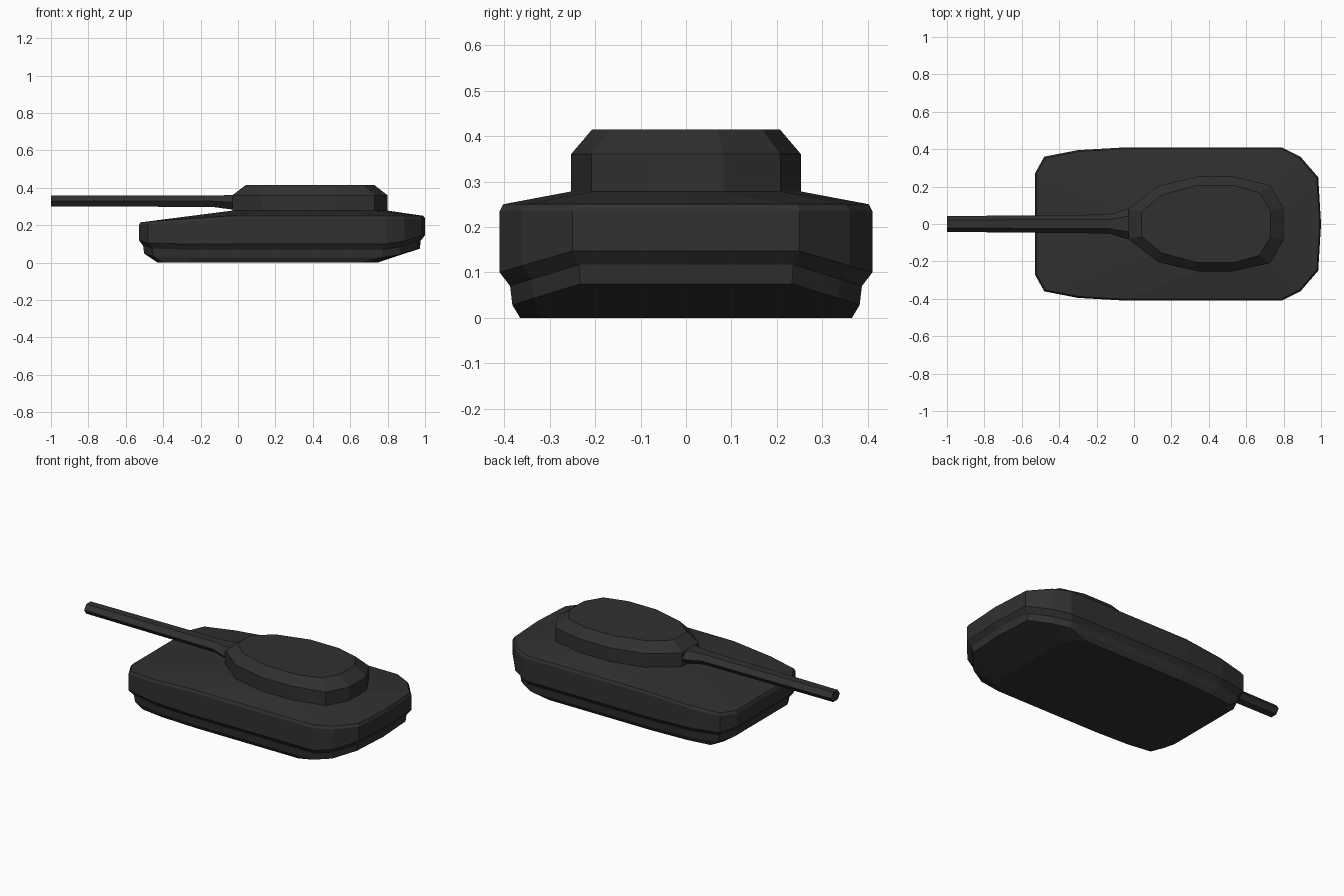
import bpy, bmesh, math

if "Cube" in bpy.data.objects:
    bpy.data.objects.remove(bpy.data.objects["Cube"])

paint = bpy.data.materials.new("dark_paint")
paint.diffuse_color = (0.03, 0.03, 0.03, 1)
paint.use_nodes = True
paint.node_tree.nodes["Principled BSDF"].inputs["Base Color"].default_value = paint.diffuse_color


def mirrored(half):
    """Close a half outline (y > 0) by mirroring it across y = 0."""
    return half + [(x, -y, z) for x, y, z in reversed(half)]


def loft(name, rings):
    """Skin equal-length closed rings and cap both ends, flat shaded."""
    bm = bmesh.new()
    loops = [[bm.verts.new(p) for p in ring] for ring in rings]
    n = len(loops[0])
    for a, b in zip(loops, loops[1:]):
        for i in range(n):
            j = (i + 1) % n
            bm.faces.new((a[i], a[j], b[j], b[i]))
    bm.faces.new(loops[0])
    bm.faces.new(loops[-1])
    bmesh.ops.recalc_face_normals(bm, faces=bm.faces)
    mesh = bpy.data.meshes.new(name)
    bm.to_mesh(mesh)
    bm.free()
    mesh.materials.append(paint)
    obj = bpy.data.objects.new(name, mesh)
    bpy.context.collection.objects.link(obj)
    return obj


def hexagon(x, half_width, half_height, z):
    pts = []
    for i in range(6):
        a = math.radians(60 * i)
        pts.append((x, half_width * math.cos(a),
                    z + half_height * math.sin(a) / math.sin(math.pi / 3)))
    return pts


# Half outlines, nose to tail
hull_plan = [(-0.53, 0.27), (-0.48, 0.36), (-0.30, 0.395), (-0.04, 0.41),
             (0.79, 0.41), (0.89, 0.36), (0.985, 0.25), (1.0, 0.0001)]
turret_plan = [(-0.03, 0.08), (0.05, 0.142), (0.13, 0.204), (0.34, 0.253),
               (0.53, 0.253), (0.73, 0.208), (0.80, 0.083), (0.80, 0.0001)]
roof_plan = [(0.04, 0.065), (0.09, 0.108), (0.15, 0.155), (0.34, 0.207),
             (0.53, 0.207), (0.67, 0.168), (0.73, 0.07), (0.73, 0.0001)]
belly_plan = [(-0.43, 0.26), (-0.40, 0.335), (-0.26, 0.355), (-0.03, 0.365),
              (0.66, 0.365), (0.71, 0.32), (0.74, 0.22), (0.745, 0.0001)]

# Edge heights along the hull outline
shoulder_z = [0.20, 0.205, 0.217, 0.235, 0.235, 0.235, 0.235, 0.235]
skirt_z = [0.12, 0.105, 0.10, 0.10, 0.10, 0.115, 0.147, 0.147]


def hull_ring(zs, inset=0.0, dz=0.0):
    """Hull outline shrunk by inset on every side, at heights zs + dz."""
    cx, hx, hy = 0.235, 0.765, 0.41
    return mirrored([(cx + (x - cx) * (1 - inset / hx), y * (1 - inset / hy), z + dz)
                     for (x, y), z in zip(hull_plan, zs)])


def flat_ring(plan, z):
    return mirrored([(x, y, z) for x, y in plan])


# Hull: belly, lower wall, underside ledge, side wall, shoulder bevel, deck
loft("hull", [
    flat_ring(belly_plan, 0.0),
    hull_ring(skirt_z, 0.018 + 0.01, -0.072),
    hull_ring(skirt_z, 0.018 + 0.005, -0.03),
    hull_ring(skirt_z),
    hull_ring(shoulder_z),
    hull_ring(shoulder_z, 0.008, 0.015),
    flat_ring(turret_plan, 0.278),
])

# Turret with bevelled roof
loft("turret", [
    flat_ring(turret_plan, 0.27),
    flat_ring(turret_plan, 0.36),
    flat_ring(roof_plan, 0.414),
])

# Gun mount tapering from the turret face
loft("gun_mount", [
    hexagon(0.0, 0.085, 0.041, 0.321),
    hexagon(-0.04, 0.08, 0.038, 0.323),
    hexagon(-0.13, 0.052, 0.031, 0.328),
])

# Gun barrel
loft("gun_barrel", [
    hexagon(-0.10, 0.051, 0.031, 0.329),
    hexagon(-1.0, 0.042, 0.029, 0.329),
])
